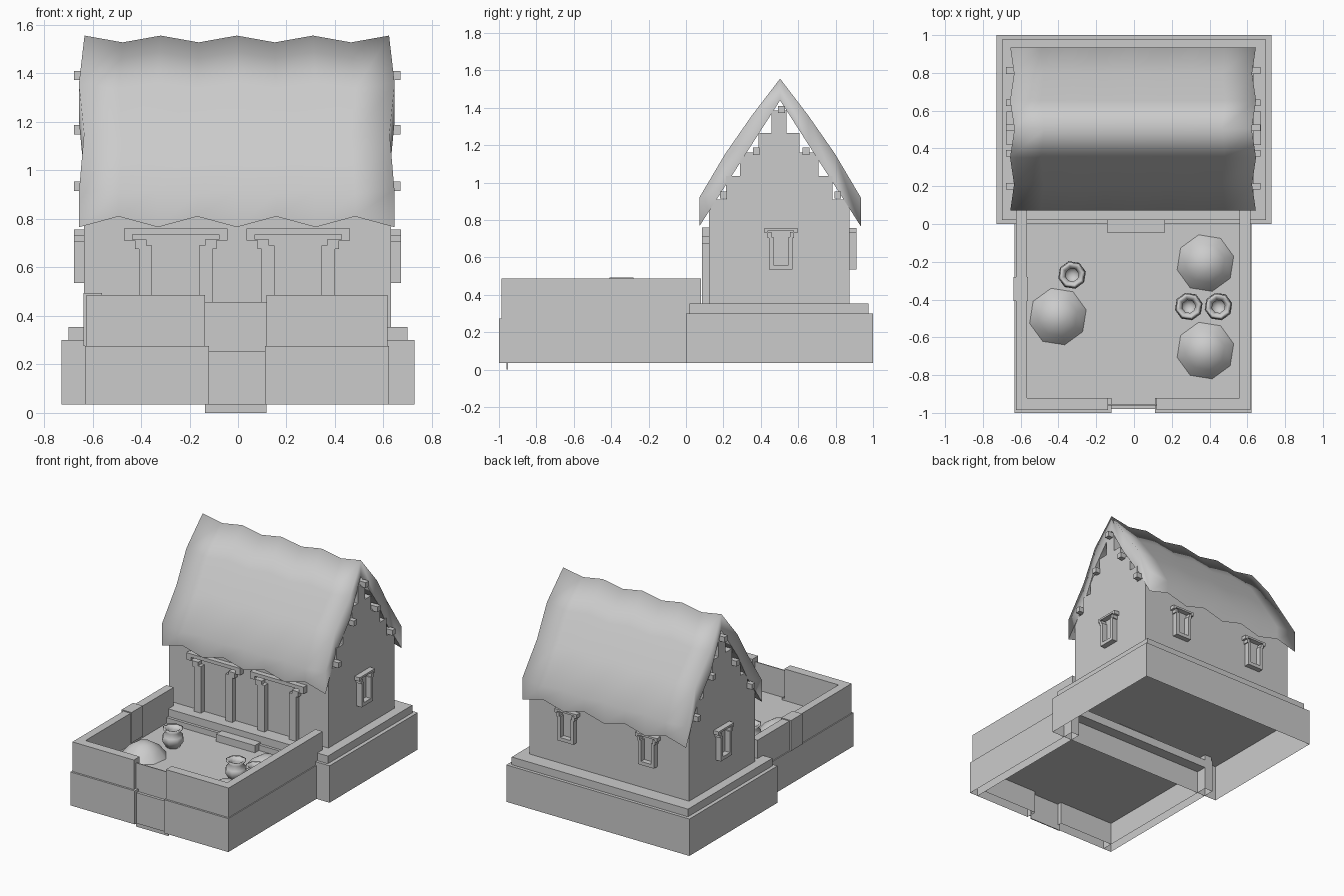
import bpy, bmesh, math

old = bpy.data.objects.get("Cube")
if old:
    bpy.data.objects.remove(old, do_unlink=True)

# One plain material for everything
grey = bpy.data.materials.new("plain_grey")
grey.use_nodes = True
tone = (0.6, 0.6, 0.6, 1)
grey.diffuse_color = tone
for node in grey.node_tree.nodes:
    if node.type == 'BSDF_PRINCIPLED':
        node.inputs["Base Color"].default_value = tone


def finish(name, bm, smooth=False):
    for f in bm.faces:
        f.smooth = smooth
    mesh = bpy.data.meshes.new(name)
    bm.to_mesh(mesh)
    bm.free()
    mesh.materials.append(grey)
    obj = bpy.data.objects.new(name, mesh)
    bpy.context.collection.objects.link(obj)
    return obj


def boxes(name, *parts, hollow=False):
    """Boxes from (x, y, z) ranges; hollow ones have no underside."""
    bm = bmesh.new()
    for part in parts:
        for v in bmesh.ops.create_cube(bm, size=1)["verts"]:
            for i, (lo, hi) in enumerate(part):
                v.co[i] = (lo + hi) / 2 + v.co[i] * (hi - lo)
    bm.normal_update()
    if hollow:
        under = [f for f in bm.faces if f.normal.z < -0.9]
        bmesh.ops.delete(bm, geom=under, context='FACES')
    return finish(name, bm)


def extrude(bm, vector):
    ext = bmesh.ops.extrude_face_region(bm, geom=bm.faces[:])
    moved = [g for g in ext["geom"] if isinstance(g, bmesh.types.BMVert)]
    bmesh.ops.translate(bm, verts=moved, vec=vector)
    bmesh.ops.recalc_face_normals(bm, faces=bm.faces[:])


def join_rings(bm, rings):
    rows = [[bm.verts.new(p) for p in ring] for ring in rings]
    n = len(rows[0])
    for a, b in zip(rows, rows[1:]):
        for i in range(n):
            j = (i + 1) % n
            bm.faces.new((a[i], a[j], b[j], b[i]))
    return rows


def lathe(name, x, y, profile, sides=8):
    rings = []
    for r, z in profile:
        angles = [math.tau * (k + 0.3) / sides for k in range(sides)]
        rings.append([(x + r * math.cos(a), y + r * math.sin(a), z) for a in angles])
    bm = bmesh.new()
    join_rings(bm, rings)
    bmesh.ops.remove_doubles(bm, verts=bm.verts[:], dist=0.0005)
    bmesh.ops.recalc_face_normals(bm, faces=bm.faces[:])
    return finish(name, bm, True)


# House plinth, open underneath
boxes("house_plinth", ((-0.727, 0.727), (0, 1), (0.035, 0.30)), hollow=True)
boxes("plinth_top", ((-0.70, 0.70), (0.02, 0.977), (0.30, 0.355)))

# House body with stepped gables
steps = [(0.375, 0.91), (0.285, 1.035), (0.21, 1.16), (0.11, 1.265), (0.04, 1.385)]
side, low = [], 0.35
for half, top in steps:
    side += [(half, low), (half, top)]
    low = top
outline = [(0.498 + h, z) for h, z in side] + [(0.498 - h, z) for h, z in reversed(side)]
bm = bmesh.new()
bm.faces.new([bm.verts.new((-0.636, y, z)) for y, z in outline])
extrude(bm, (1.268, 0, 0))
finish("house_body", bm)

# Purlins poking through the gables
purlins = [(0.51, 1.392), (0.375, 1.168), (0.642, 1.168), (0.2, 0.935), (0.812, 0.935)]
boxes("purlins", *[((-0.677, 0.67), (y - 0.018, y + 0.018), (z - 0.019, z + 0.019))
                   for y, z in purlins])

# Thatched roof: wavy along the ridge, eaves and gable ends
slope = [(1, 0.65, 0), (0.68, 0.63, 0.03), (0.35, 0.651, 0.025), (0, 0.628, 0)]
slope = [(-t, e, b) for t, e, b in slope] + slope[-2::-1]
rings = []
for k in range(9):
    s = k / 4 - 1
    crest = k % 2 == 0
    top, eave = (1.556, 0.92) if crest else (1.528, 0.905)
    under_top, under_eave = (1.44, 0.766) if crest else (1.45, 0.81)
    outer, inner = [], []
    for t, edge, bulge in slope:
        x, y, a = s * edge - 0.005, 0.503 + 0.432 * t, abs(t)
        outer.append((x, y, top + (eave - top) * a + bulge))
        inner.append((x, y, under_top + (under_eave - under_top) * a))
    rings.append(outer + inner[::-1])
bm = bmesh.new()
rows = join_rings(bm, rings)
n = len(rows[0])
for row in (rows[0], rows[-1]):
    for i in range(n // 2 - 1):
        bm.faces.new((row[i], row[i + 1], row[n - 2 - i], row[n - 1 - i]))
bmesh.ops.recalc_face_normals(bm, faces=bm.faces[:])
bm.normal_update()
# The thatch is rounded over its rims, but its underside meets them sharply
for e in bm.edges:
    if len({f.normal.z < -0.2 for f in e.link_faces}) == 2:
        e.smooth = False
finish("thatched_roof", bm, True)


def stepped_frame(name, outer, inner, place, turn=0, sill=False):
    """Flat frame that steps outward at the top, mirrored about its middle."""
    bm = bmesh.new()
    loops = []
    for half in (outer, inner):
        path = [(-x, z) for x, z in half] + [(x, z) for x, z in reversed(half)]
        loops.append([bm.verts.new((x, 0.01, z)) for x, z in path])
    a, b = loops
    for i in range(len(a) if sill else len(a) - 1):
        j = (i + 1) % len(a)
        bm.faces.new((a[i], a[j], b[j], b[i]))
    extrude(bm, (0, -0.05, 0))
    obj = finish(name, bm)
    obj.location = (*place, 0)
    obj.rotation_euler.z = turn


# Windows on the sides and back
win_out = [(0.063, 0.535), (0.063, 0.705), (0.071, 0.705), (0.071, 0.73),
           (0.088, 0.73), (0.088, 0.757)]
win_in = [(0.04, 0.56), (0.04, 0.71), (0.05, 0.71), (0.05, 0.735),
          (0.068, 0.735), (0.068, 0.743)]
for name, x, y, turn in (("right_window", 0.632, 0.507, 90), ("left_window", -0.636, 0.507, -90),
                         ("back_window_a", 0.32, 0.871, 180), ("back_window_b", -0.32, 0.871, 180)):
    stepped_frame(name, win_out, win_in, (x, y), math.radians(turn), True)

# Doorways on the front
door_out = [(0.152, 0.35), (0.152, 0.675), (0.168, 0.675), (0.168, 0.71),
            (0.213, 0.71), (0.213, 0.76)]
door_in = [(0.097, 0.35), (0.097, 0.69), (0.12, 0.69), (0.12, 0.715),
           (0.178, 0.715), (0.178, 0.735)]
for name, x in (("left_doorway", 0.248), ("right_doorway", -0.257)):
    stepped_frame(name, door_out, door_in, (x, 0.126))

# Yard: open-bottomed walls, floor, and a gap for the gate
L, R = -0.632, 0.623
for name, inset, z, gap in (("yard_lower_wall", 0, (0.035, 0.275), (-0.12, 0.112)),
                            ("yard_upper_wall", 0.007, (0.275, 0.487), (-0.137, 0.118))):
    front = -1 + inset * 2
    boxes(name,
          ((L + inset, L + 0.065), (front, 0.08), z),
          ((R - 0.065, R - inset), (front, 0.08), z),
          ((L + 0.065, gap[0]), (front, -0.92), z),
          ((gap[1], R - 0.065), (front, -0.92), z), hollow=True)
boxes("yard_floor", ((L + 0.06, R - 0.06), (-0.953, 0.08), (0.2, 0.26)))
boxes("gate", ((-0.137, 0.118), (-0.96, -0.953), (0, 0.457)),
      ((-0.12, 0.112), (-0.98, -0.96), (0.035, 0.255)))
boxes("wall_saddle", ((-0.638, -0.56), (-0.408, -0.28), (0.275, 0.494)))
boxes("door_step", ((-0.143, 0.165), (-0.045, 0.03), (0.255, 0.312)))

# Heaps of grain and clay jars
heap = [(0.158, 0.255), (0.105, 0.32), (0.055, 0.35), (0, 0.362)]
for i, (x, y) in enumerate(((-0.403, -0.49), (0.378, -0.207), (0.378, -0.67))):
    lathe(f"heap_{i + 1}", x, y, heap)
jar = [(0, 0.26), (0.045, 0.26), (0.075, 0.31), (0.07, 0.34), (0.045, 0.365),
       (0.07, 0.393), (0.053, 0.393), (0.035, 0.365), (0.045, 0.31), (0, 0.29)]
for i, (x, y) in enumerate(((-0.328, -0.27), (0.29, -0.437), (0.447, -0.437))):
    lathe(f"jar_{i + 1}", x, y, jar)
